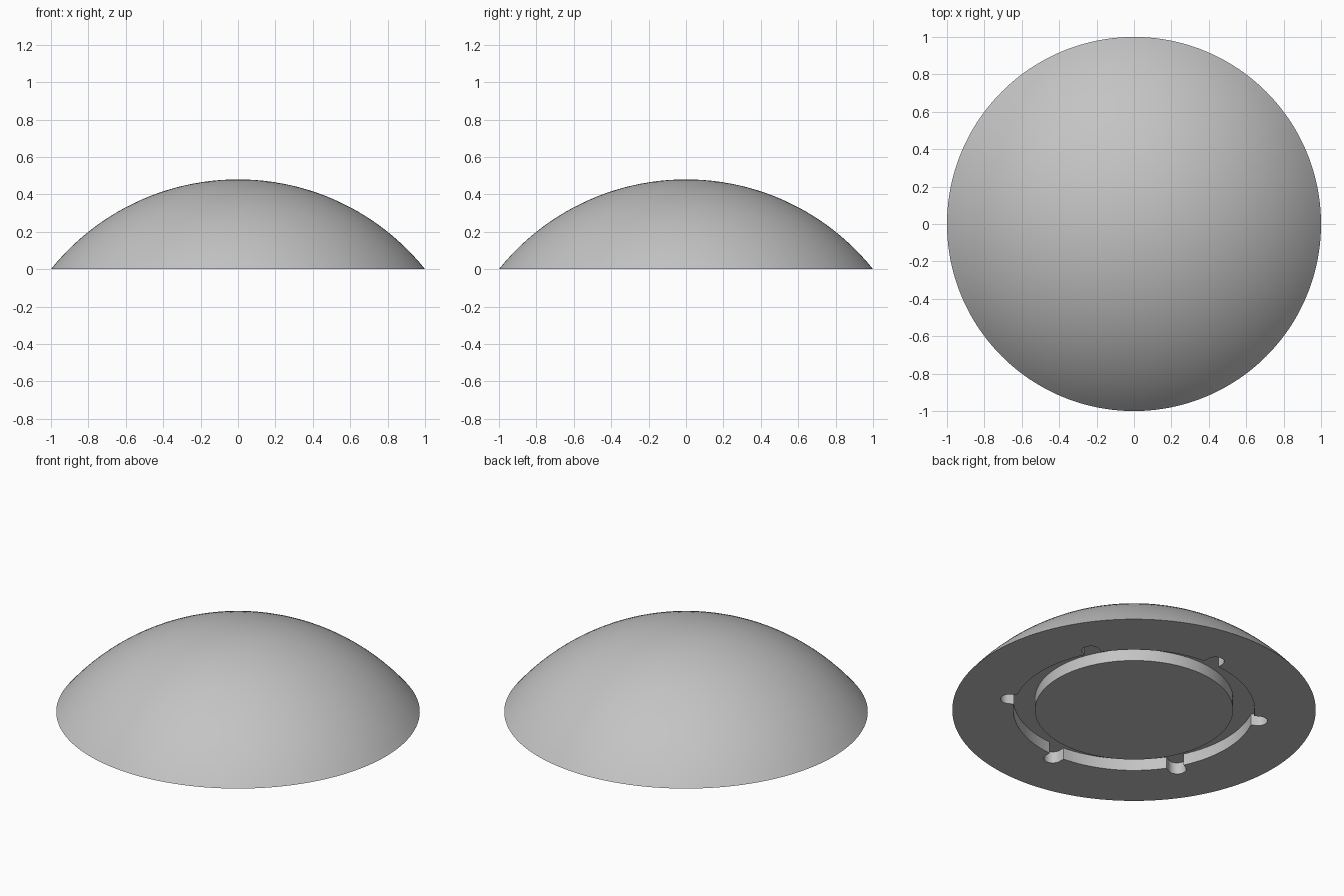
import bpy, bmesh
from math import sin, cos, asin, atan2, pi, radians, sqrt

cube = bpy.data.objects.get("Cube")
if cube:
    bpy.data.objects.remove(cube, do_unlink=True)

HEIGHT = 0.48
SPHERE = (1 + HEIGHT ** 2) / (2 * HEIGHT)      # radius of the full sphere
DEPTH = 0.07                                   # groove depth
HUB_R, GROOVE_R = 0.545, 0.664
NOTCH_R, NOTCH_AT = 0.05, 0.695
NOTCHES, RINGS = 6, 24

# Groove outline: arcs joined by round-ended notches
outline = []
half = asin(NOTCH_R / GROOVE_R)
step = 2 * pi / NOTCHES
for k in range(NOTCHES):
    a = radians(30) + k * step
    for i in range(13):
        t = -pi / 2 + pi * i / 12
        u, v = NOTCH_AT + NOTCH_R * cos(t), NOTCH_R * sin(t)
        outline.append((u * cos(a) - v * sin(a), u * sin(a) + v * cos(a)))
    for i in range(25):
        b = a + half + (step - 2 * half) * i / 24
        outline.append((GROOVE_R * cos(b), GROOVE_R * sin(b)))
angles = [atan2(y, x) for x, y in outline]

bm = bmesh.new()


def circle(r, z):
    return [bm.verts.new((r * cos(a), r * sin(a), z)) for a in angles]


def bridge(lower, upper):
    n = len(lower)
    for i in range(n):
        j = (i + 1) % n
        bm.faces.new((lower[i], lower[j], upper[j], upper[i]))


# Spherical cap from rim to crown
rim_angle = asin(1 / SPHERE)
loops = []
for i in range(RINGS):
    p = rim_angle * (1 - i / RINGS)
    loops.append(circle(SPHERE * sin(p), SPHERE * cos(p) - sqrt(SPHERE ** 2 - 1)))
apex = bm.verts.new((0, 0, HEIGHT))
crown = loops[-1]
for i, v in enumerate(crown):
    bm.faces.new((v, crown[(i + 1) % len(crown)], apex))

# Underside: flat rim, notched groove, central hub
mouth = [bm.verts.new((x, y, 0)) for x, y in outline]
floor = [bm.verts.new((x, y, DEPTH)) for x, y in outline]
hub_root, hub_edge = circle(HUB_R, DEPTH), circle(HUB_R, 0)
bm.faces.new(hub_edge[::-1])
loops = [hub_edge, hub_root, floor, mouth] + loops
for lower, upper in zip(loops, loops[1:]):
    bridge(lower, upper)
bmesh.ops.recalc_face_normals(bm, faces=bm.faces)

mesh = bpy.data.meshes.new("dome_cap")
bm.to_mesh(mesh)
bm.free()
dome = bpy.data.objects.new("dome_cap", mesh)
bpy.context.collection.objects.link(dome)

# Plain grey material
grey = bpy.data.materials.new("light_grey")
grey.use_nodes = True
colour = (0.55, 0.55, 0.55, 1)
grey.diffuse_color = colour
grey.node_tree.nodes["Principled BSDF"].inputs["Base Color"].default_value = colour
mesh.materials.append(grey)

bpy.context.view_layer.objects.active = dome
dome.select_set(True)
bpy.ops.object.shade_smooth_by_angle(angle=radians(30))
